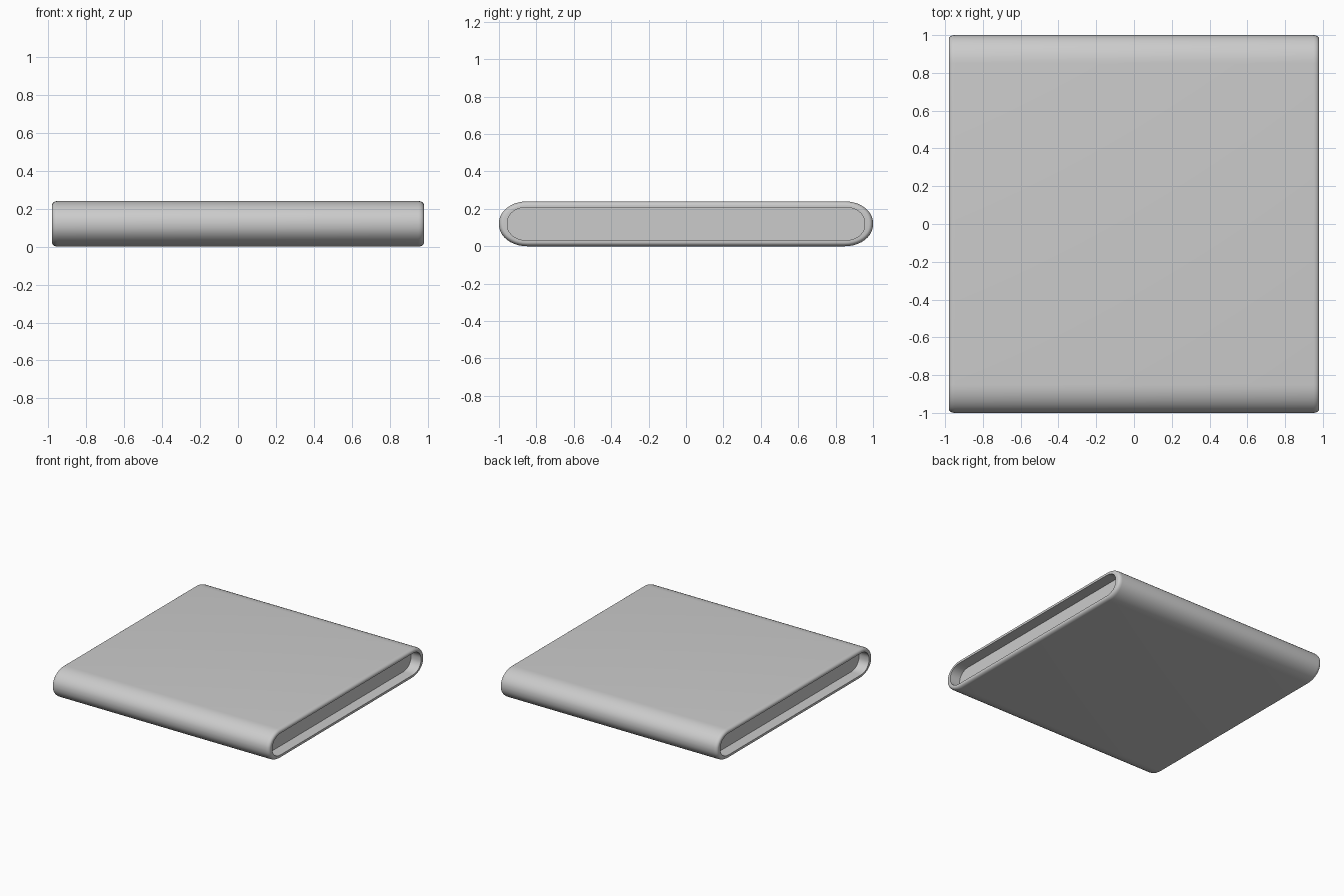
import bpy, bmesh
from math import sin, cos, pi

if "Cube" in bpy.data.objects:
    bpy.data.objects.remove(bpy.data.objects["Cube"])

MID_Z = 0.12      # half height of the slab
STEPS = 10        # segments per rounded corner


def ring(bm, x, hy, hz, ry, rz):
    """Rounded-rectangle loop in the YZ plane with elliptical corners."""
    verts = []
    for k, (sy, sz) in enumerate([(1, 1), (-1, 1), (-1, -1), (1, -1)]):
        for i in range(STEPS + 1):
            a = k * pi / 2 + i * pi / 2 / STEPS
            verts.append(bm.verts.new((x, sy * (hy - ry) + ry * cos(a),
                                       MID_Z + sz * (hz - rz) + rz * sin(a))))
    return verts


# Half profile from the middle to the recess floor: x, half y, half z, corner y, corner z
B = 0.03
half = []
for i in range(6):                                   # rounded outer edge
    a = i * pi / 2 / 5
    d = B * (1 - cos(a)) * 0.7
    half.append((0.98 - B + B * sin(a), 1 - d, 0.12 - d, 0.15 - d, 0.115 - d))
half.append((0.98, 0.955, 0.088, 0.10, 0.08))        # inner lip
half.append((0.89, 0.955, 0.088, 0.10, 0.08))        # recess floor edge

# Sleeve-shaped body with a shallow recess at both ends
profile = [(-p[0], *p[1:]) for p in reversed(half)] + half
bm = bmesh.new()
rings = [ring(bm, *p) for p in profile]
n = len(rings[0])
for r0, r1 in zip(rings, rings[1:]):
    for i in range(n):
        j = (i + 1) % n
        bm.faces.new((r0[i], r0[j], r1[j], r1[i]))
bm.faces.new(rings[0])
bm.faces.new(rings[-1])
bmesh.ops.recalc_face_normals(bm, faces=bm.faces)

mesh = bpy.data.meshes.new("slab_body")
bm.to_mesh(mesh)
bm.free()
body = bpy.data.objects.new("slab_body", mesh)
bpy.context.collection.objects.link(body)
bpy.context.view_layer.objects.active = body
body.select_set(True)
bpy.ops.object.shade_smooth_by_angle(angle=0.6)
